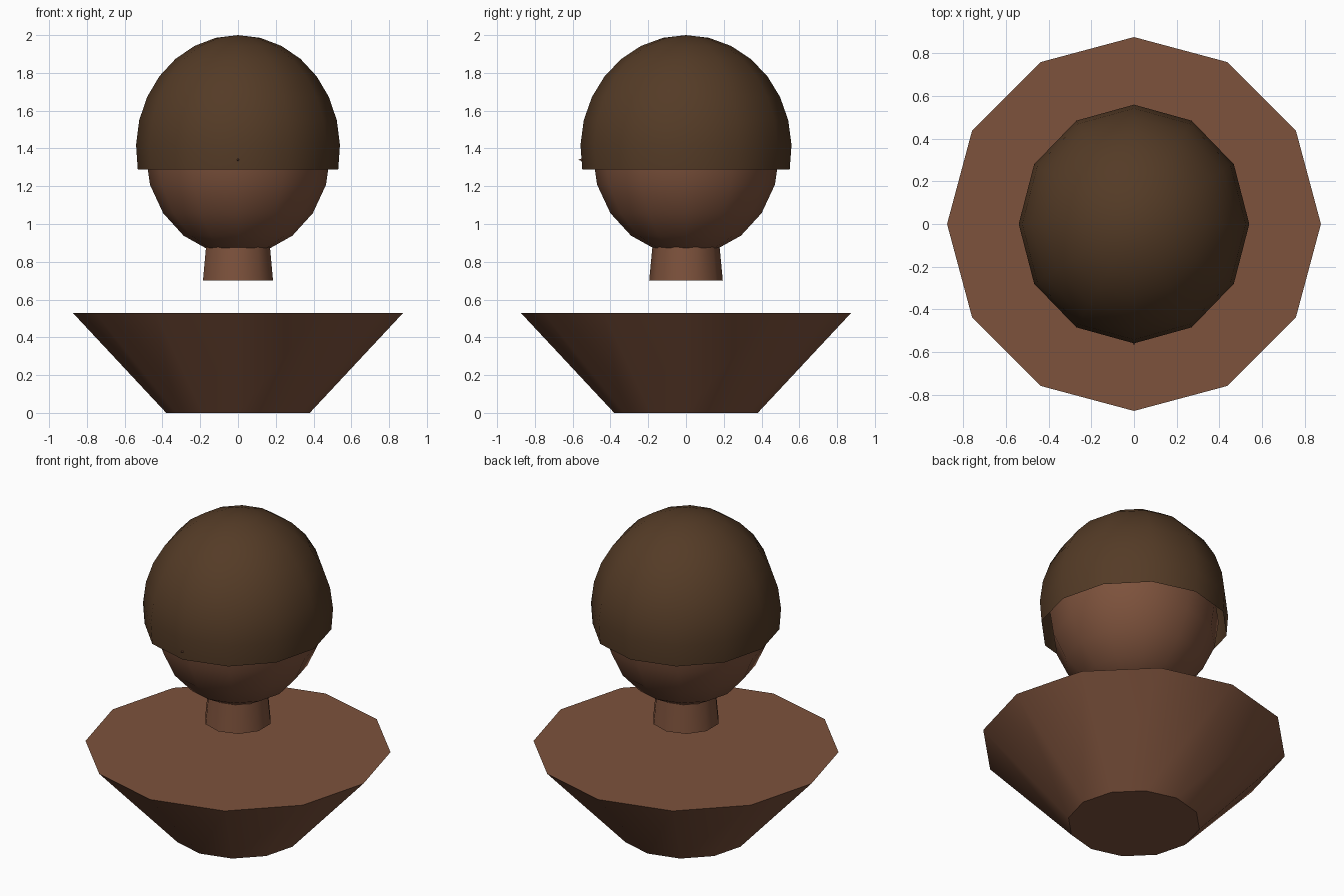
import bpy, bmesh
from math import sin, cos, pi, radians

if "Cube" in bpy.data.objects:
    bpy.data.objects.remove(bpy.data.objects["Cube"])


def material(name, rgb):
    m = bpy.data.materials.new(name)
    m.diffuse_color = (*rgb, 1)
    m.use_nodes = True
    m.node_tree.nodes["Principled BSDF"].inputs["Base Color"].default_value = m.diffuse_color
    return m


skin = material("brown skin", (0.205, 0.0843, 0.0452))
hair_brown = material("dark brown hair", (0.0887, 0.0437, 0.0194))


def lathe(name, profile, sides, mat, cap=True, ratio=1.0):
    """Revolve (radius, z) points, listed bottom to top; ratio scales y.
    A radius of 0 makes a pole. A vertex always lies on the y axis."""
    bm = bmesh.new()
    rings = []
    for r, z in profile:
        n = 1 if r < 1e-5 else sides
        angles = [2 * pi * i / sides - pi / 2 for i in range(n)]
        rings.append([bm.verts.new((r * cos(a), r * ratio * sin(a), z)) for a in angles])
    for lo, hi in zip(rings, rings[1:]):
        for i in range(sides):
            j = (i + 1) % sides
            if len(lo) == 1:
                bm.faces.new((lo[0], hi[j], hi[i]))
            elif len(hi) == 1:
                bm.faces.new((lo[i], lo[j], hi[0]))
            else:
                bm.faces.new((lo[i], lo[j], hi[j], hi[i]))
    if cap:
        if len(rings[0]) > 1:
            bm.faces.new(rings[0][::-1])
        if len(rings[-1]) > 1:
            bm.faces.new(rings[-1])
    mesh = bpy.data.meshes.new(name)
    bm.to_mesh(mesh)
    bm.free()
    mesh.materials.append(mat)
    mesh.shade_smooth()
    mesh.set_sharp_from_angle(angle=radians(40))
    ob = bpy.data.objects.new(name, mesh)
    bpy.context.collection.objects.link(ob)
    return ob


def arc(r, rz, cz, end, steps):
    """Ellipse profile from polar angle `end` up to the top pole."""
    return [(r * sin(end * i / steps), cz + rz * cos(end * i / steps))
            for i in range(steps, -1, -1)]


# Flared shoulders
lathe("shoulders", [(0.38, 0), (0.875, 0.53)], 12, skin)

# Neck, running up into the head
lathe("neck", [(0.195, 0.70), (0.172, 0.94)], 10, skin)

# Head
lathe("head", arc(0.49, 0.54, 1.375, pi, 10), 12, skin, ratio=1.01)

# Open shell of hair
lathe("hair", arc(0.54, 0.60, 1.40, 0.56 * pi, 8), 12, hair_brown, cap=False, ratio=1.035)

# Nose, its tip just showing through the hair
nose = lathe("nose", [(0.05, 0), (0, 0.13)], 6, skin)
nose.location = (0, -0.44, 1.34)
nose.rotation_euler = (pi / 2, 0, 0)
